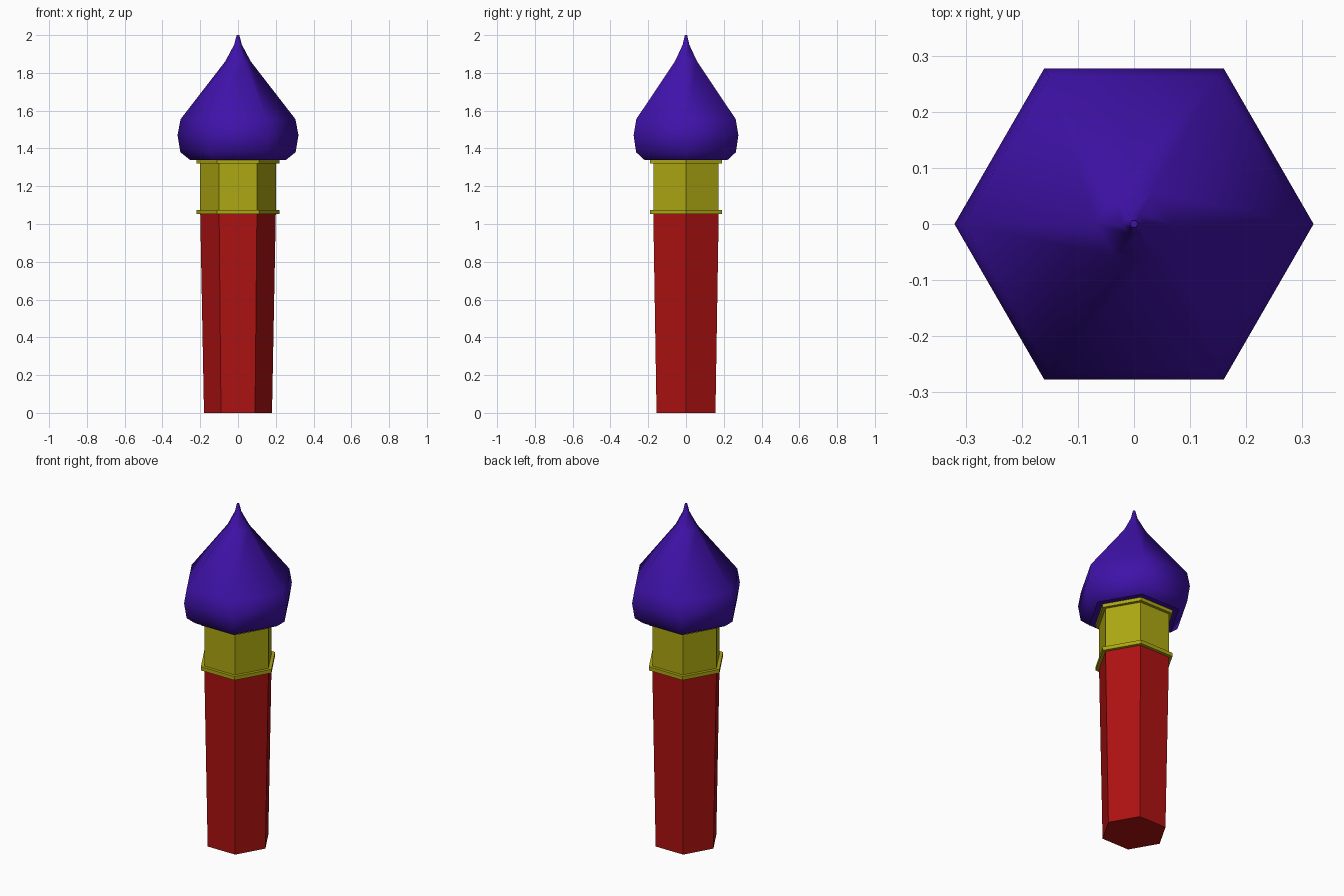
import bpy, bmesh, math

if "Cube" in bpy.data.objects:
    bpy.data.objects.remove(bpy.data.objects["Cube"])

def material(name, color):
    m = bpy.data.materials.new(name)
    m.diffuse_color = (*color, 1)
    m.use_nodes = True
    m.node_tree.nodes["Principled BSDF"].inputs["Base Color"].default_value = m.diffuse_color
    return m

red = material("red", (0.42, 0.006, 0.006, 1)[:3])
yellow = material("yellow", (0.42, 0.39, 0.006))
purple = material("purple", (0.05, 0.006, 0.40))

def hex_lathe(name, profile, mat, smooth=False):
    """Six-sided stack of (radius, z) rings with closed ends."""
    bm = bmesh.new()
    rings = [[bm.verts.new((r * math.cos(i * math.pi / 3), r * math.sin(i * math.pi / 3), z))
              for i in range(6)] for r, z in profile]
    for a, b in zip(rings, rings[1:]):
        for i in range(6):
            j = (i + 1) % 6
            bm.faces.new((a[i], a[j], b[j], b[i])).smooth = smooth
    bm.faces.new(rings[0][::-1])
    bm.faces.new(rings[-1])
    if smooth:  # keep the flat underside crisp
        for e in bm.faces[:][-2].edges:
            e.smooth = False
    mesh = bpy.data.meshes.new(name)
    bm.to_mesh(mesh)
    bm.free()
    mesh.materials.append(mat)
    obj = bpy.data.objects.new(name, mesh)
    bpy.context.collection.objects.link(obj)
    return obj

# Tapered shaft
hex_lathe("shaft", [(0.18, 0), (0.20, 1.055)], red)

# Drum with a trim band at each end
hex_lathe("drum", [(0.20, 1.055), (0.20, 1.335)], yellow)
hex_lathe("lower_band", [(0.22, 1.053), (0.22, 1.075)], yellow)
hex_lathe("upper_band", [(0.22, 1.32), (0.22, 1.341)], yellow)

# Onion dome
hex_lathe("onion_dome", [(0.255, 1.34), (0.305, 1.38), (0.32, 1.47), (0.304, 1.555),
                         (0.068, 1.86), (0.02, 1.95), (0.007, 2.0)], purple, smooth=True)
